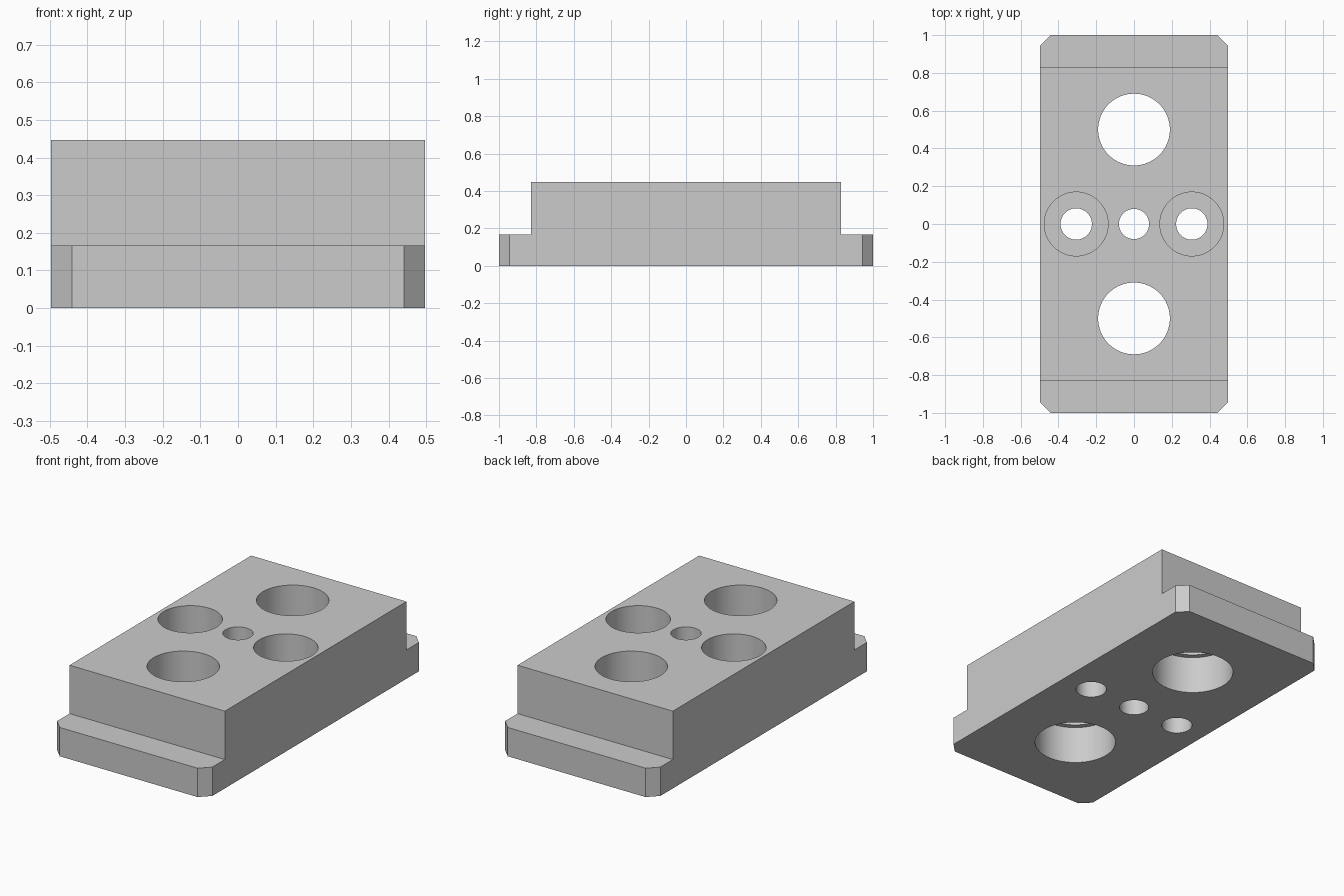
import bpy
import bmesh

default = bpy.data.objects.get("Cube")
if default:
    bpy.data.objects.remove(default, do_unlink=True)

HALF_X, HALF_Y, STEP_Y = 0.497, 1.0, 0.83
TOP, STEP_Z, CHAMFER = 0.447, 0.167, 0.056

grey = bpy.data.materials.new("plain grey")
grey.use_nodes = True
colour = (0.6, 0.6, 0.6, 1)
grey.diffuse_color = colour
grey.node_tree.nodes["Principled BSDF"].inputs["Base Color"].default_value = colour


def new_object(name, bm):
    mesh = bpy.data.meshes.new(name)
    bmesh.ops.recalc_face_normals(bm, faces=bm.faces)
    bm.to_mesh(mesh)
    bm.free()
    obj = bpy.data.objects.new(name, mesh)
    bpy.context.collection.objects.link(obj)
    mesh.materials.append(grey)
    return obj


# Stepped block: side profile extruded across the width
bm = bmesh.new()
profile = [(-HALF_Y, 0), (HALF_Y, 0), (HALF_Y, STEP_Z), (STEP_Y, STEP_Z),
           (STEP_Y, TOP), (-STEP_Y, TOP), (-STEP_Y, STEP_Z), (-HALF_Y, STEP_Z)]
face = bm.faces.new([bm.verts.new((-HALF_X, y, z)) for y, z in profile])
swept = bmesh.ops.extrude_face_region(bm, geom=[face])["geom"]
bmesh.ops.translate(bm, vec=(2 * HALF_X, 0, 0),
                    verts=[v for v in swept if isinstance(v, bmesh.types.BMVert)])
# Chamfer the four upright corners of the end flanges
corners = [e for e in bm.edges
           if all(abs(abs(v.co.y) - HALF_Y) < 1e-4 for v in e.verts)
           and abs(e.verts[0].co.z - e.verts[1].co.z) > 0.1]
bmesh.ops.bevel(bm, geom=corners, offset=CHAMFER, segments=1, affect='EDGES')
block = new_object("mounting_block", bm)


def cut_hole(name, x, y, steps, sides=64):
    """Cut a stepped round hole; steps are (radius, z) pairs from bottom to top."""
    bm = bmesh.new()
    previous = None
    path = [bm.verts.new((0, 0, steps[0][1]))]
    path += [bm.verts.new((r, 0, z)) for r, z in steps]
    path.append(bm.verts.new((0, 0, steps[-1][1])))
    edges = [bm.edges.new(pair) for pair in zip(path, path[1:])]
    bmesh.ops.spin(bm, geom=path + edges, cent=(0, 0, 0), axis=(0, 0, 1),
                   angle=6.283185307, steps=sides, use_duplicate=False)
    bmesh.ops.remove_doubles(bm, verts=bm.verts, dist=1e-4)
    bmesh.ops.translate(bm, vec=(x, y, 0), verts=bm.verts)
    cutter = new_object(name, bm)
    cutter.hide_render = True
    mod = block.modifiers.new(name, 'BOOLEAN')
    mod.operation, mod.solver, mod.object = 'DIFFERENCE', 'EXACT', cutter
    bpy.context.view_layer.objects.active = block
    bpy.ops.object.modifier_apply(modifier=name)
    bpy.data.objects.remove(cutter, do_unlink=True)


LOW, HIGH = -0.1, TOP + 0.1
cut_hole("centre_hole", 0, 0, [(0.08, LOW), (0.08, HIGH)])
for side in (-1, 1):
    # Large holes, wider from below
    cut_hole("large_hole", 0, side * 0.5,
             [(0.22, LOW), (0.22, 0.22), (0.19, 0.22), (0.19, HIGH)])
    # Bolt holes, counterbored from above
    cut_hole("bolt_hole", side * 0.306, 0,
             [(0.083, LOW), (0.083, 0.2), (0.169, 0.2), (0.169, HIGH)])

# Smooth hole walls, crisp block edges
bpy.ops.object.select_all(action='DESELECT')
block.select_set(True)
bpy.context.view_layer.objects.active = block
bpy.ops.object.shade_smooth_by_angle(angle=0.52)
